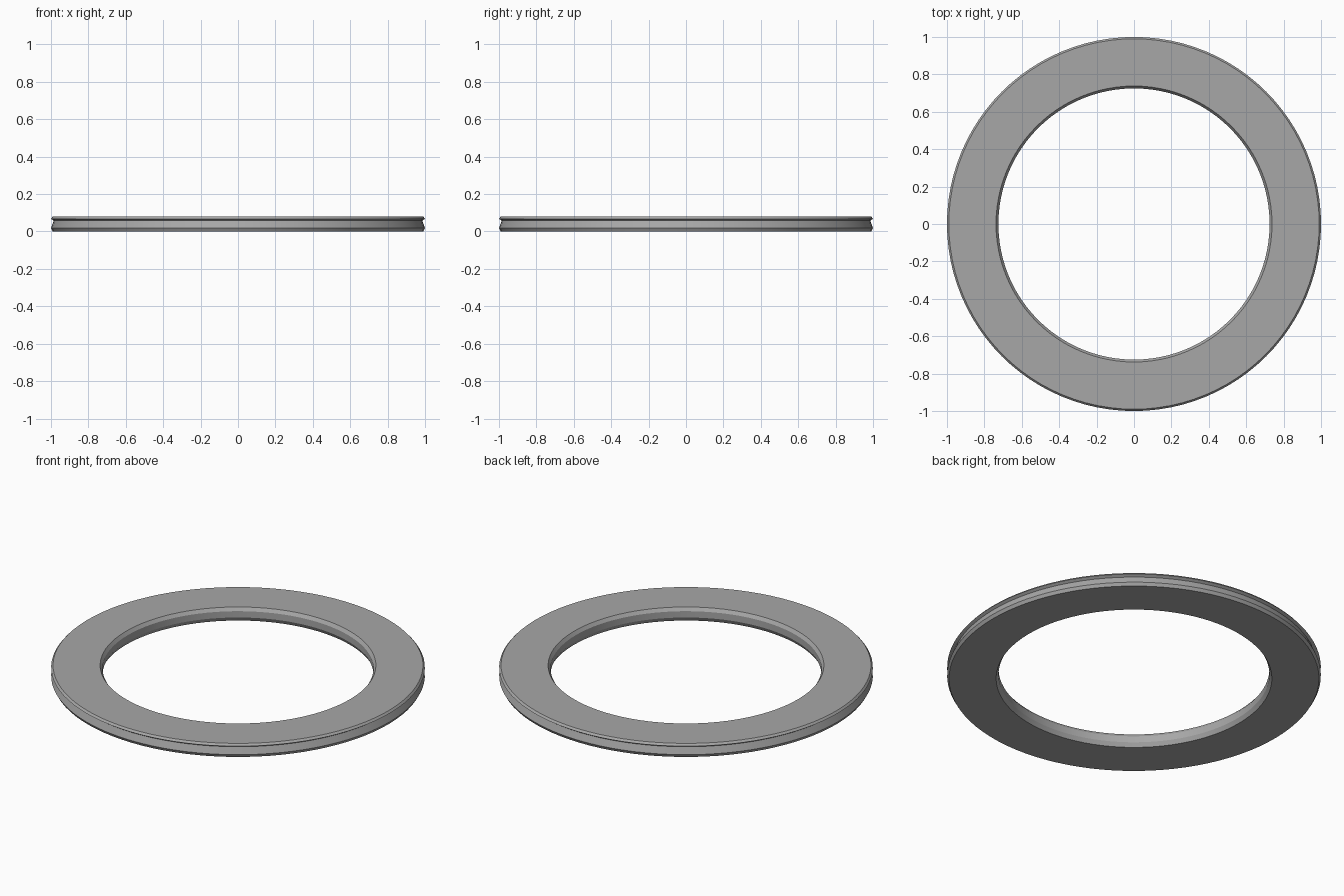
import bpy, bmesh, math

if "Cube" in bpy.data.objects:
    bpy.data.objects.remove(bpy.data.objects["Cube"])

# Ring cross-section (radius, height): grooved outer rim, chamfered bore
PROFILE = [(0.99, 0.0), (1.0, 0.018), (0.985, 0.058), (1.0, 0.068), (0.99, 0.08),
           (0.738, 0.08), (0.725, 0.061), (0.725, 0.024), (0.738, 0.0)]
SIDES = 96

bm = bmesh.new()
rings = []
for i in range(SIDES):
    a = 2 * math.pi * i / SIDES
    rings.append([bm.verts.new((r * math.cos(a), r * math.sin(a), z)) for r, z in PROFILE])
n = len(PROFILE)
for i in range(SIDES):
    p, q = rings[i], rings[(i + 1) % SIDES]
    for j in range(n):
        k = (j + 1) % n
        bm.faces.new((p[j], q[j], q[k], p[k]))
bmesh.ops.recalc_face_normals(bm, faces=bm.faces)
mesh = bpy.data.meshes.new("flat_ring")
bm.to_mesh(mesh)
bm.free()
ring = bpy.data.objects.new("flat_ring", mesh)
bpy.context.collection.objects.link(ring)

# Dark grey finish
mat = bpy.data.materials.new("dark_grey")
mat.diffuse_color = (0.39, 0.39, 0.39, 1)
mat.use_nodes = True
mat.node_tree.nodes["Principled BSDF"].inputs["Base Color"].default_value = mat.diffuse_color
mesh.materials.append(mat)

# Smooth around the ring, crisp profile edges
bpy.context.view_layer.objects.active = ring
ring.select_set(True)
bpy.ops.object.shade_smooth_by_angle(angle=math.radians(15))
